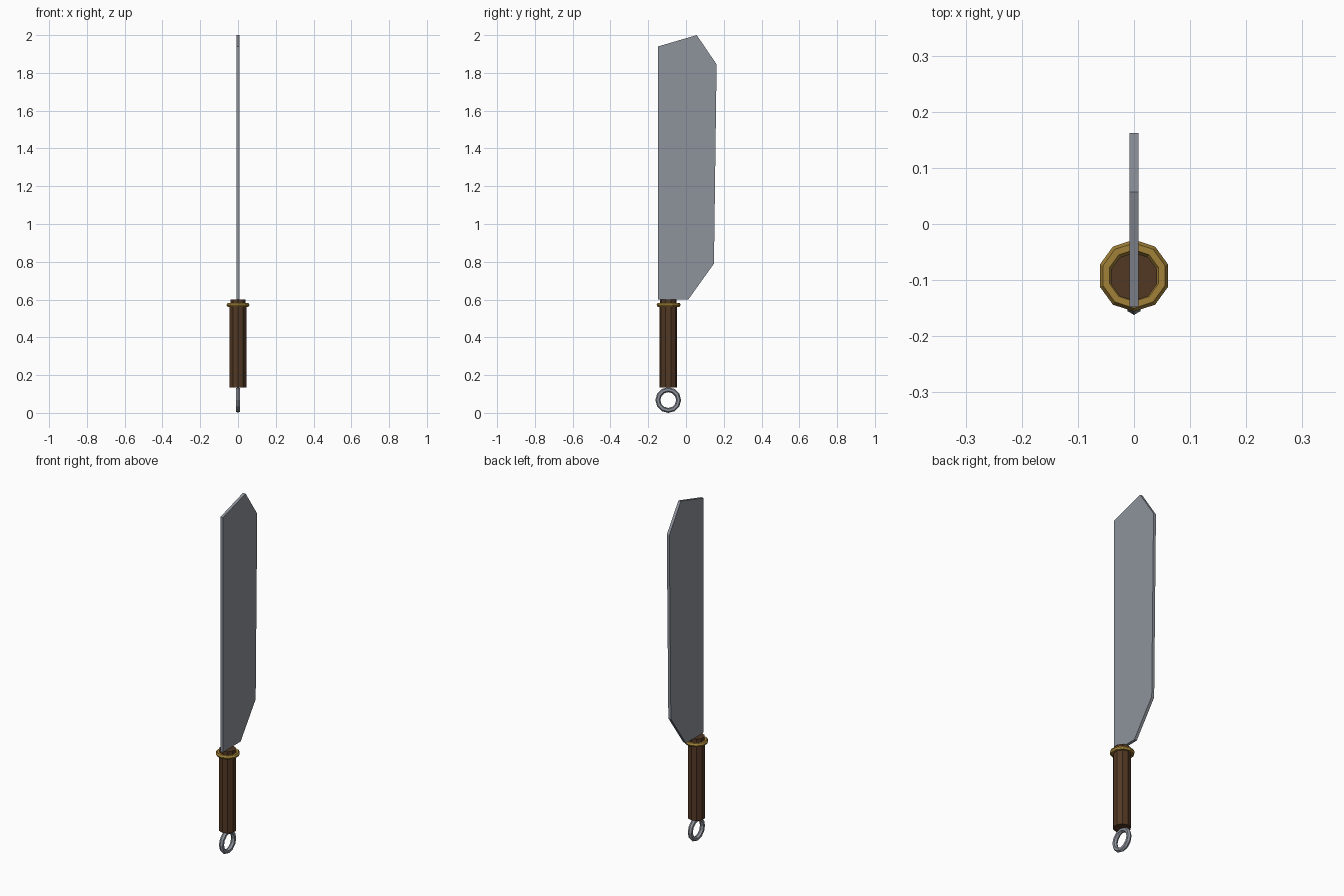
import bpy, bmesh, math
from mathutils import Matrix

if "Cube" in bpy.data.objects:
    bpy.data.objects.remove(bpy.data.objects["Cube"])

HY = -0.094  # handle axis in y


def mat(name, rgb):
    m = bpy.data.materials.new(name)
    m.diffuse_color = (*rgb, 1)
    m.use_nodes = True
    m.node_tree.nodes["Principled BSDF"].inputs["Base Color"].default_value = m.diffuse_color
    return m


steel = mat("steel", (0.27, 0.29, 0.33))
brass = mat("brass", (0.36, 0.22, 0.04))
wood = mat("dark wood", (0.085, 0.04, 0.018))


def finish(name, bm, material):
    bmesh.ops.recalc_face_normals(bm, faces=bm.faces)
    me = bpy.data.meshes.new(name)
    bm.to_mesh(me)
    bm.free()
    me.materials.append(material)
    ob = bpy.data.objects.new(name, me)
    bpy.context.collection.objects.link(ob)
    return ob


def ring(name, major, minor, sides, tube, matrix, material, phase=0.0):
    bm = bmesh.new()
    rows = []
    for i in range(sides):
        a = 2 * math.pi * i / sides + phase
        row = []
        for j in range(tube):
            b = 2 * math.pi * j / tube
            r = major + minor * math.cos(b)
            row.append(bm.verts.new(matrix @ Matrix.Translation(
                (r * math.cos(a), r * math.sin(a), minor * math.sin(b))).translation))
        rows.append(row)
    for i in range(sides):
        p, q = rows[i], rows[(i + 1) % sides]
        for j in range(tube):
            k = (j + 1) % tube
            bm.faces.new((p[j], q[j], q[k], p[k]))
    return finish(name, bm, material)


# blade: flat profile extruded in x
bm = bmesh.new()
profile = [(-0.148, 0.60), (0.012, 0.60), (0.148, 0.79),
           (0.162, 1.845), (0.057, 2.0), (-0.148, 1.94)]
T = 0.008
face = bm.faces.new([bm.verts.new((-T, y, z)) for y, z in profile])
ext = bmesh.ops.extrude_face_region(bm, geom=[face])
bmesh.ops.translate(bm, vec=(2 * T, 0, 0),
                    verts=[v for v in ext["geom"] if isinstance(v, bmesh.types.BMVert)])
finish("blade", bm, steel)


# handle grip and the narrower collar above the guard
def rod(name, radius, z0, z1, sides=10):
    bm = bmesh.new()
    bmesh.ops.create_cone(bm, cap_ends=True, segments=sides, radius1=radius, radius2=radius,
                          depth=z1 - z0, matrix=Matrix.Translation((0, HY, (z0 + z1) / 2)))
    return finish(name, bm, wood)


rod("grip", 0.046, 0.135, 0.57)
rod("collar", 0.043, 0.56, 0.60)

# brass guard ring round the top of the grip
ring("guard", 0.052, 0.012, 10, 6, Matrix.Translation((0, HY + 0.002, 0.572)), brass, math.pi / 10)

# hanging ring in the plane of the blade
ring("hanging_ring", 0.0548, 0.0132, 12, 6,
     Matrix.Translation((0, HY, 0.068)) @ Matrix.Rotation(math.pi / 2, 4, 'Y'), steel)
